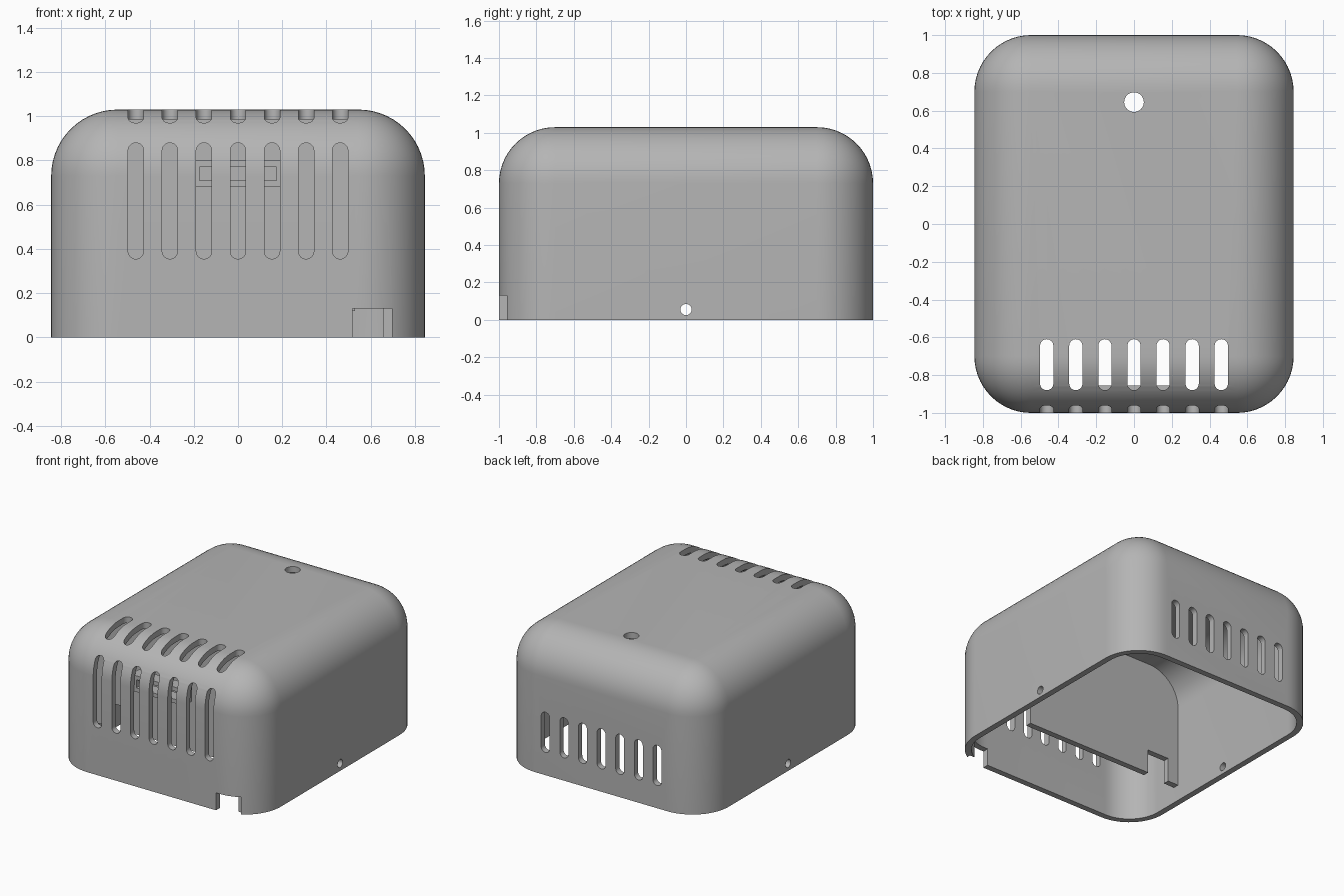
import bpy, bmesh, math
from mathutils import Matrix

if "Cube" in bpy.data.objects:
    bpy.data.objects.remove(bpy.data.objects["Cube"], do_unlink=True)

HALF_X, HALF_Y, HEIGHT = 0.845, 1.0, 1.03
RADIUS, WALL = 0.3, 0.045
SLOT_XS = [0.154 * i for i in range(-3, 4)]

grey = bpy.data.materials.new("plain_grey")
grey.use_nodes = True
COLOUR = (0.46, 0.46, 0.46, 1)
grey.diffuse_color = COLOUR
grey.node_tree.nodes["Principled BSDF"].inputs["Base Color"].default_value = COLOUR


def make_object(name, bm):
    bmesh.ops.recalc_face_normals(bm, faces=bm.faces)
    mesh = bpy.data.meshes.new(name)
    bm.to_mesh(mesh)
    bm.free()
    mesh.materials.append(grey)
    obj = bpy.data.objects.new(name, mesh)
    bpy.context.collection.objects.link(obj)
    return obj


def add_box(bm, x, y, z):
    """Box from (min, max) ranges."""
    size = [b - a for a, b in (x, y, z)]
    mid = [(a + b) / 2 for a, b in (x, y, z)]
    m = Matrix.Translation(mid) @ Matrix.Diagonal((*size, 1))
    return bmesh.ops.create_cube(bm, size=1, matrix=m)["verts"]


def add_capsule(bm, length, radius, depth, matrix):
    """Round-ended prism, long along local y and extruded along local z."""
    n, straight = 16, length / 2 - radius
    ring = []
    for end, start in ((1, 0), (-1, math.pi)):
        for i in range(n + 1):
            if straight < 1e-5 and i == n:
                continue
            a = start + math.pi * i / n
            ring.append((radius * math.cos(a), radius * math.sin(a) + end * straight))
    low = [bm.verts.new(matrix @ Matrix.Translation((x, y, -depth / 2)).translation) for x, y in ring]
    face = bm.faces.new(low)
    top = bmesh.ops.extrude_face_region(bm, geom=[face])["geom"]
    move = matrix.to_3x3().col[2] * depth
    bmesh.ops.translate(bm, vec=move, verts=[v for v in top if isinstance(v, bmesh.types.BMVert)])


def rounded_box(name, inset, bottom):
    """Box with rounded walls and top, open-cut flat at the bottom."""
    bm = bmesh.new()
    hx, hy, top = HALF_X - inset, HALF_Y - inset, HEIGHT - inset
    add_box(bm, (-hx, hx), (-hy, hy), (bottom, top))
    edges = [e for e in bm.edges if max(v.co.z for v in e.verts) > top - 1e-4]
    bmesh.ops.bevel(bm, geom=edges, offset=RADIUS - inset, offset_type='OFFSET',
                    segments=14, profile=0.5, affect='EDGES')
    return make_object(name, bm)


def boolean(obj, tool, operation):
    mod = obj.modifiers.new("cut", 'BOOLEAN')
    mod.object, mod.operation, mod.solver = tool, operation, 'EXACT'
    bpy.context.view_layer.objects.active = obj
    bpy.ops.object.modifier_apply(modifier=mod.name)
    bpy.data.objects.remove(tool, do_unlink=True)


def shade(obj):
    bpy.ops.object.select_all(action='DESELECT')
    obj.select_set(True)
    bpy.context.view_layer.objects.active = obj
    bpy.ops.object.shade_smooth_by_angle(angle=math.radians(30))


# Hollow cover
cover = rounded_box("cover_shell", 0, 0)
boolean(cover, rounded_box("cavity", WALL, -0.3), 'DIFFERENCE')

# Vent slots, screw holes and cable notch
cuts = bmesh.new()
along_y = Matrix.Rotation(math.pi / 2, 4, 'X')
along_x = Matrix.Rotation(math.pi / 2, 4, 'Y')
for x in SLOT_XS:
    add_capsule(cuts, 0.525, 0.035, 0.21, Matrix.Translation((x, -0.995, 0.617)) @ along_y)
    add_capsule(cuts, 0.27, 0.035, 0.3, Matrix.Translation((x, -0.745, 0.95)))
    add_capsule(cuts, 0.3, 0.035, 0.3, Matrix.Translation((x, 1.0, 0.32)) @ along_y)
add_capsule(cuts, 0.104, 0.052, 0.3, Matrix.Translation((0, 0.645, 1.0)))
for side in (-1, 1):
    add_capsule(cuts, 0.06, 0.03, 0.3, Matrix.Translation((side * HALF_X, 0, 0.055)) @ along_x)
add_box(cuts, (0.518, 0.697), (-1.1, -0.93), (-0.1, 0.13))
boolean(cover, make_object("cutters", cuts), 'DIFFERENCE')
shade(cover)

# Inner partition following the cover's outline, with a notch near each side
bm = bmesh.new()
add_box(bm, (-1, 1), (-0.525, -0.48), (0.12, 1.2))
partition = make_object("inner_partition", bm)
boolean(partition, rounded_box("outline", WALL * 0.6, -0.1), 'INTERSECT')
bm = bmesh.new()
for side in (-1, 1):
    add_box(bm, sorted((side * 0.53, side * 0.71)), (-0.7, -0.3), (-0.1, 0.3))
boolean(partition, make_object("notches", bm), 'DIFFERENCE')
shade(partition)

# Small hollow clip frame behind the middle front slots
bm = bmesh.new()
add_box(bm, (-0.22, 0.22), (-0.95, -0.855), (0.68, 0.8))
clip = make_object("clip_frame", bm)
bm = bmesh.new()
add_box(bm, (-0.175, 0.175), (-1.1, -0.7), (0.71, 0.77))
boolean(clip, make_object("clip_opening", bm), 'DIFFERENCE')
